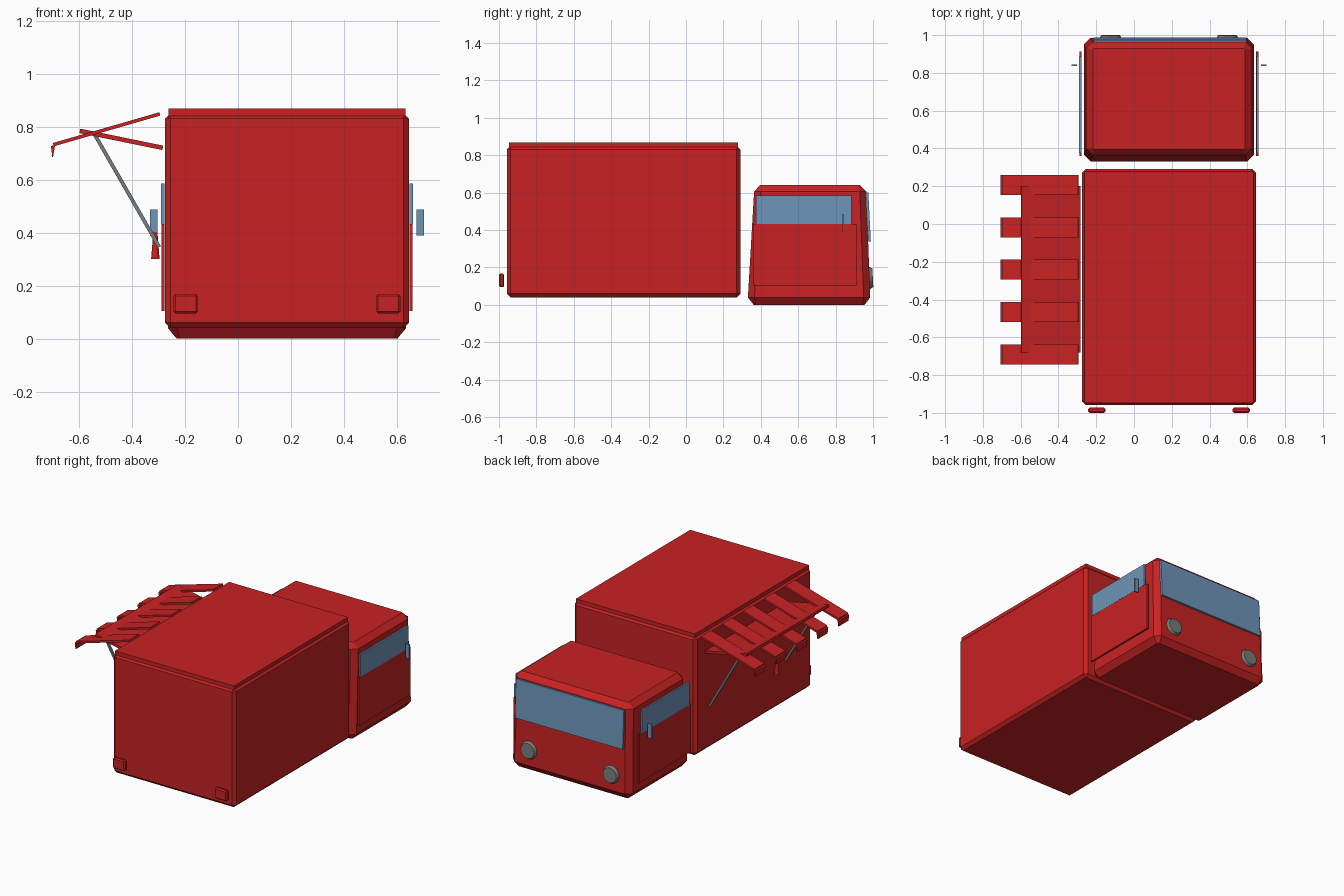
import bpy, bmesh, math
from mathutils import Vector

if "Cube" in bpy.data.objects:
    bpy.data.objects.remove(bpy.data.objects["Cube"])


def material(name, rgb):
    m = bpy.data.materials.new(name)
    m.diffuse_color = (*rgb, 1)
    m.use_nodes = True
    m.node_tree.nodes["Principled BSDF"].inputs["Base Color"].default_value = m.diffuse_color
    return m


RED = material("red paint", (0.58, 0.016, 0.017))
BLUE = material("blue glass", (0.155, 0.30, 0.48))
GREY = material("grey metal", (0.19, 0.20, 0.20))
CX = 0.185  # centre line of the truck body


def finish(bm, name, mat, bevel=0.0):
    bmesh.ops.recalc_face_normals(bm, faces=bm.faces)
    if bevel:
        bmesh.ops.bevel(bm, geom=bm.edges[:], offset=bevel, segments=1,
                        affect='EDGES', profile=0.5)
    me = bpy.data.meshes.new(name)
    bm.to_mesh(me)
    bm.free()
    me.materials.append(mat)
    ob = bpy.data.objects.new(name, me)
    bpy.context.collection.objects.link(ob)
    return ob


def box(name, mat, x, y, z, bevel=0.0):
    bm = bmesh.new()
    bmesh.ops.create_cube(bm, size=1)
    for v in bm.verts:
        v.co = [(r[0] + r[1]) / 2 + c * (r[1] - r[0]) for r, c in zip((x, y, z), v.co)]
    return finish(bm, name, mat, bevel)


def prism(name, mat, pts, a, b, axis):
    """Extrude a profile along x (points are y,z) or along y (points are x,z)."""
    bm = bmesh.new()
    ends = []
    for t in (a, b):
        ends.append([bm.verts.new((t, p, q) if axis == 'x' else (p, t, q)) for p, q in pts])
    bm.faces.new(ends[0])
    bm.faces.new(ends[1][::-1])
    n = len(pts)
    for i in range(n):
        j = (i + 1) % n
        bm.faces.new((ends[0][i], ends[0][j], ends[1][j], ends[1][i]))
    return finish(bm, name, mat)


def slab(p, q, t):
    """Profile of a thin straight board from p to q with thickness t."""
    p, q = Vector(p), Vector(q)
    d = (q - p).normalized()
    n = Vector((-d.y, d.x)) * t / 2
    return [p + n, q + n, q - n, p - n]


# Cargo box and roof lid
box("cargo_box", RED, (-0.275, 0.645), (-0.958, 0.291), (0.04, 0.85), 0.02)
box("roof_lid", RED, (-0.262, 0.632), (-0.947, 0.279), (0.835, 0.868))

# Cab: stacked rings with clipped corners (z, half width, y back, y front, corner)
bm = bmesh.new()
rings = []
for z, w, y0, y1, c in [(0, 0.417, 0.362, 0.955, 0.012), (0.04, 0.45, 0.331, 0.985, 0.035),
                        (0.605, 0.44, 0.364, 0.964, 0.035), (0.64, 0.402, 0.395, 0.93, 0.006)]:
    x0, x1 = CX - w, CX + w
    rings.append([bm.verts.new((x, y, z)) for x, y in [
        (x0 + c, y0), (x1 - c, y0), (x1, y0 + c), (x1, y1 - c),
        (x1 - c, y1), (x0 + c, y1), (x0, y1 - c), (x0, y0 + c)]])
bm.faces.new(rings[0])
bm.faces.new(rings[-1])
for lo, hi in zip(rings, rings[1:]):
    for i in range(8):
        j = (i + 1) % 8
        bm.faces.new((lo[i], lo[j], hi[j], hi[i]))
finish(bm, "cab", RED)

# Windscreen
prism("windscreen", BLUE, [(0.972, 0.34), (0.988, 0.34), (0.975, 0.60), (0.96, 0.60)],
      CX - 0.40, CX + 0.41, 'x')

# Parts on both sides: doors, door windows, mirrors, headlights, tail lights
for s, side in ((-1, "left"), (1, "right")):
    def span(a, b):
        return sorted((CX + s * a, CX + s * b))
    box("door_" + side, RED, span(0.462, 0.474), (0.36, 0.912), (0.105, 0.432))
    box("door_window_" + side, BLUE, span(0.463, 0.475), (0.375, 0.886), (0.432, 0.585))
    box("mirror_" + side, BLUE, span(0.488, 0.517), (0.836, 0.845), (0.39, 0.487))
    box("tail_light_" + side, RED, span(0.337, 0.428), (-1.0, -0.972), (0.095, 0.168), 0.007)
    bm = bmesh.new()
    bmesh.ops.create_cone(bm, cap_ends=True, segments=20, radius1=0.063, radius2=0.05, depth=0.024)
    for v in bm.verts:
        x, y, z = v.co
        v.co = (CX + s * 0.309 + x, 0.987 + z - 0.053 * y, 0.145 + y)
    finish(bm, "headlight_" + side, GREY)

# Awning: support board, five slats with hanging flaps, two struts
prism("awning_board", RED, slab((-0.284, 0.72), (-0.597, 0.784), 0.017), -0.68, 0.2, 'y')
for i in range(5):
    y = 0.207 - 0.2245 * i
    prism("awning_slat", RED, slab((-0.295, 0.848), (-0.697, 0.732), 0.013), y - 0.053, y + 0.053, 'y')
    prism("awning_flap", RED, [(-0.706, 0.727), (-0.69, 0.731), (-0.695, 0.705), (-0.698, 0.685),
                               (-0.701, 0.685)], y - 0.053, y + 0.053, 'y')
for y in (0.17, -0.65):
    prism("awning_strut", GREY, slab((-0.297, 0.345), (-0.542, 0.772), 0.014), y - 0.007, y + 0.007, 'y')

# Small tapered bottle beside the hatch
bm = bmesh.new()
bmesh.ops.create_cone(bm, cap_ends=True, segments=12, radius1=0.016, radius2=0.008, depth=0.1)
bmesh.ops.translate(bm, verts=bm.verts, vec=(-0.312, -0.53, 0.35))
finish(bm, "bottle", RED)
